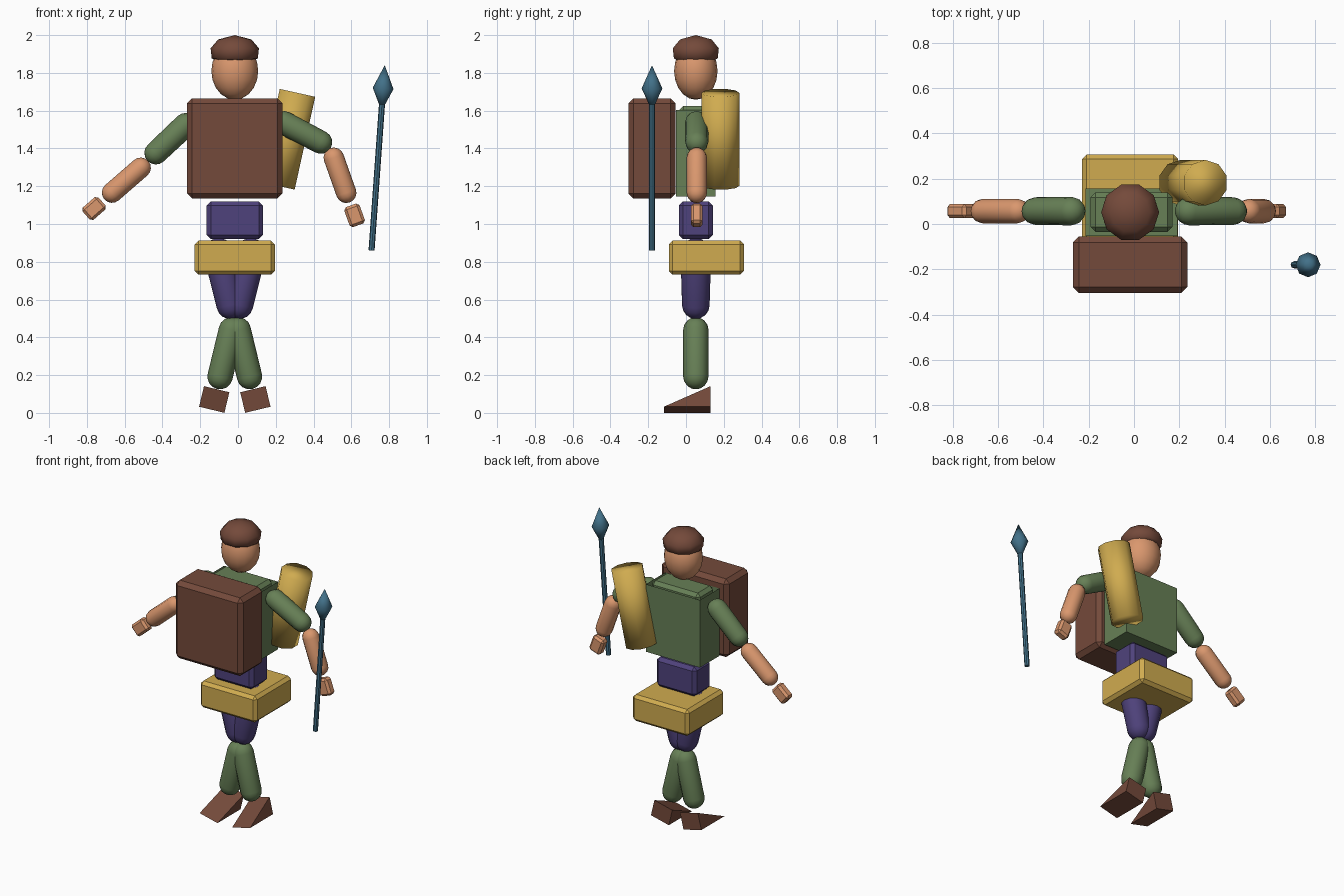
import bpy, bmesh
from math import sin, cos, pi, radians, atan2
from mathutils import Vector, Matrix

if "Cube" in bpy.data.objects:
    bpy.data.objects.remove(bpy.data.objects["Cube"])

CX, CY = -0.017, 0.052  # body centre line


def mat(name, r, g, b):
    m = bpy.data.materials.new(name)
    m.diffuse_color = (r, g, b, 1)
    m.use_nodes = True
    m.node_tree.nodes["Principled BSDF"].inputs["Base Color"].default_value = m.diffuse_color
    return m


BROWN = mat("brown", 0.175, 0.068, 0.043)
GREEN = mat("green", 0.135, 0.215, 0.093)
PURPLE = mat("purple", 0.078, 0.055, 0.20)
YELLOW = mat("yellow", 0.63, 0.41, 0.08)
SKIN = mat("skin", 0.70, 0.31, 0.155)
BLUE = mat("blue", 0.055, 0.165, 0.25)


def finish(name, bm, material, matrix=Matrix(), smooth=None, recalc=True):
    if recalc:
        bmesh.ops.recalc_face_normals(bm, faces=bm.faces)
    me = bpy.data.meshes.new(name)
    bm.to_mesh(me)
    bm.free()
    ob = bpy.data.objects.new(name, me)
    ob.matrix_world = matrix
    me.materials.append(material)
    bpy.context.collection.objects.link(ob)
    if smooth:
        bpy.ops.object.select_all(action='DESELECT')
        bpy.context.view_layer.objects.active = ob
        ob.select_set(True)
        bpy.ops.object.shade_smooth_by_angle(angle=radians(smooth))
    return ob


def box(name, centre, size, material, bevel=0.022, tilt=0, open_top=False):
    bm = bmesh.new()
    bmesh.ops.create_cube(bm, size=1)
    bmesh.ops.scale(bm, vec=size, verts=bm.verts)
    if bevel:
        bmesh.ops.bevel(bm, geom=bm.edges[:], offset=bevel, segments=1, affect='EDGES')
    if open_top:
        bm.normal_update()
        bmesh.ops.delete(bm, geom=[f for f in bm.faces if f.normal.z > 0.9], context='FACES_ONLY')
    return finish(name, bm, material,
                  Matrix.Translation(centre) @ Matrix.Rotation(tilt, 4, 'Y'), recalc=not open_top)


def lathe(name, a, b, profile, material, sides=12, smooth=40):
    """Revolve (radius, distance) pairs around the axis from a towards b."""
    a, b = Vector(a), Vector(b)
    bm = bmesh.new()
    rings = []
    for r, h in profile:
        if r < 1e-5:
            rings.append([bm.verts.new((0, 0, h))])
        else:
            rings.append([bm.verts.new((r * cos(2 * pi * i / sides), r * sin(2 * pi * i / sides), h))
                          for i in range(sides)])
    for p, q in zip(rings, rings[1:]):
        for i in range(sides):
            j = (i + 1) % sides
            quad = [p[i % len(p)], p[j % len(p)], q[j % len(q)], q[i % len(q)]]
            bm.faces.new(list(dict.fromkeys(quad)))
    for ring in (rings[0], rings[-1]):
        if len(ring) > 1:
            bm.faces.new(ring)
    rot = (b - a).to_track_quat('Z', 'Y').to_matrix().to_4x4()
    return finish(name, bm, material, Matrix.Translation(a) @ rot, smooth)


def capsule(name, a, b, ra, rb, material):
    n, length = 4, (Vector(b) - Vector(a)).length
    prof = [(ra * sin(pi / 2 * i / n), -ra * cos(pi / 2 * i / n)) for i in range(n + 1)]
    prof += [(rb * cos(pi / 2 * i / n), length + rb * sin(pi / 2 * i / n)) for i in range(n + 1)]
    return lathe(name, a, b, prof, material)


# head and hair
bm = bmesh.new()
bmesh.ops.create_uvsphere(bm, u_segments=16, v_segments=10, radius=1)
bmesh.ops.scale(bm, vec=(0.124, 0.115, 0.152), verts=bm.verts)
finish("head", bm, SKIN, Matrix.Translation((CX, CY, 1.81)), 60)
lathe("hair", (CX, CY, 1.865), (CX, CY, 2.0),
      [(0.1, 0), (0.122, 0.012), (0.128, 0.065), (0.088, 0.112), (0, 0.135)], BROWN, 10, 75)

# trunk: inner torso inside an open-topped vest
box("torso", (CX + 0.006, CY, 1.39), (0.362, 0.174, 0.472), GREEN, 0.022)
box("vest", (CX + 0.006, CY, 1.375), (0.405, 0.208, 0.458), GREEN, 0, open_top=True)
box("waist", (CX, CY, 1.02), (0.298, 0.18, 0.2), PURPLE)
box("chest_pack", (CX, -0.18, 1.4), (0.506, 0.25, 0.53), BROWN, 0.027)
box("hip_pouch", (CX, 0.108, 0.822), (0.424, 0.398, 0.18), YELLOW, 0.02)

# legs and wedge feet
for side, s in (("left", -1), ("right", 1)):
    def at(off, z):
        return (CX + s * off, CY, z)
    capsule(side + "_thigh", at(0.085, 0.845), at(0.024, 0.57), 0.081, 0.073, PURPLE)
    capsule(side + "_shin", at(0.018, 0.44), at(0.078, 0.192), 0.067, 0.067, GREEN)
    bm = bmesh.new()
    w, h = 0.069, 0.056
    tri = [bm.verts.new((-w, y, z)) for y, z in ((-0.117, -h), (0.13, -h), (0.13, h))]
    ext = bmesh.ops.extrude_face_region(bm, geom=[bm.faces.new(tri)])
    bmesh.ops.translate(bm, vec=(2 * w, 0, 0),
                        verts=[v for v in ext["geom"] if isinstance(v, bmesh.types.BMVert)])
    finish(side + "_foot", bm, BROWN,
           Matrix.Translation((CX + s * 0.109, 0, 0.071)) @ Matrix.Rotation(-s * radians(13.5), 4, 'Y'))

# arms: shoulder, elbow end, forearm start, wrist, hand centre as (x, z)
arms = {
    "left": ((-0.277, 1.525), (-0.435, 1.376), (-0.515, 1.298), (-0.667, 1.166), (-0.762, 1.082)),
    "right": ((0.243, 1.535), (0.438, 1.433), (0.507, 1.351), (0.573, 1.165), (0.617, 1.046)),
}
for side, pts in arms.items():
    p = [(x, 0.057, z) for x, z in pts]
    capsule(side + "_upper_arm", p[0], p[1], 0.063, 0.061, GREEN)
    capsule(side + "_forearm", p[2], p[3], 0.054, 0.054, SKIN)
    tilt = atan2(p[2][0] - p[4][0], p[2][2] - p[4][2])
    box(side + "_hand", p[4], (0.086, 0.062, 0.112), SKIN, 0.014, tilt)

# rolled bundle on the back
lathe("back_roll", (0.206, 0.182, 1.203), (0.315, 0.182, 1.694),
      [(0.101, 0), (0.101, 0.503)], YELLOW, 10, 100)

# spear: shaft and diamond head along one leaning axis
butt, tip = Vector((0.707, -0.18, 0.86)), Vector((0.777, -0.18, 1.84))
lathe("spear_shaft", butt, tip, [(0.016, 0), (0.016, 0.79)], BLUE, 8)
lathe("spear_head", butt, tip,
      [(0.016, 0.775), (0.055, 0.86), (0, 0.983)], BLUE, 8, 100)
